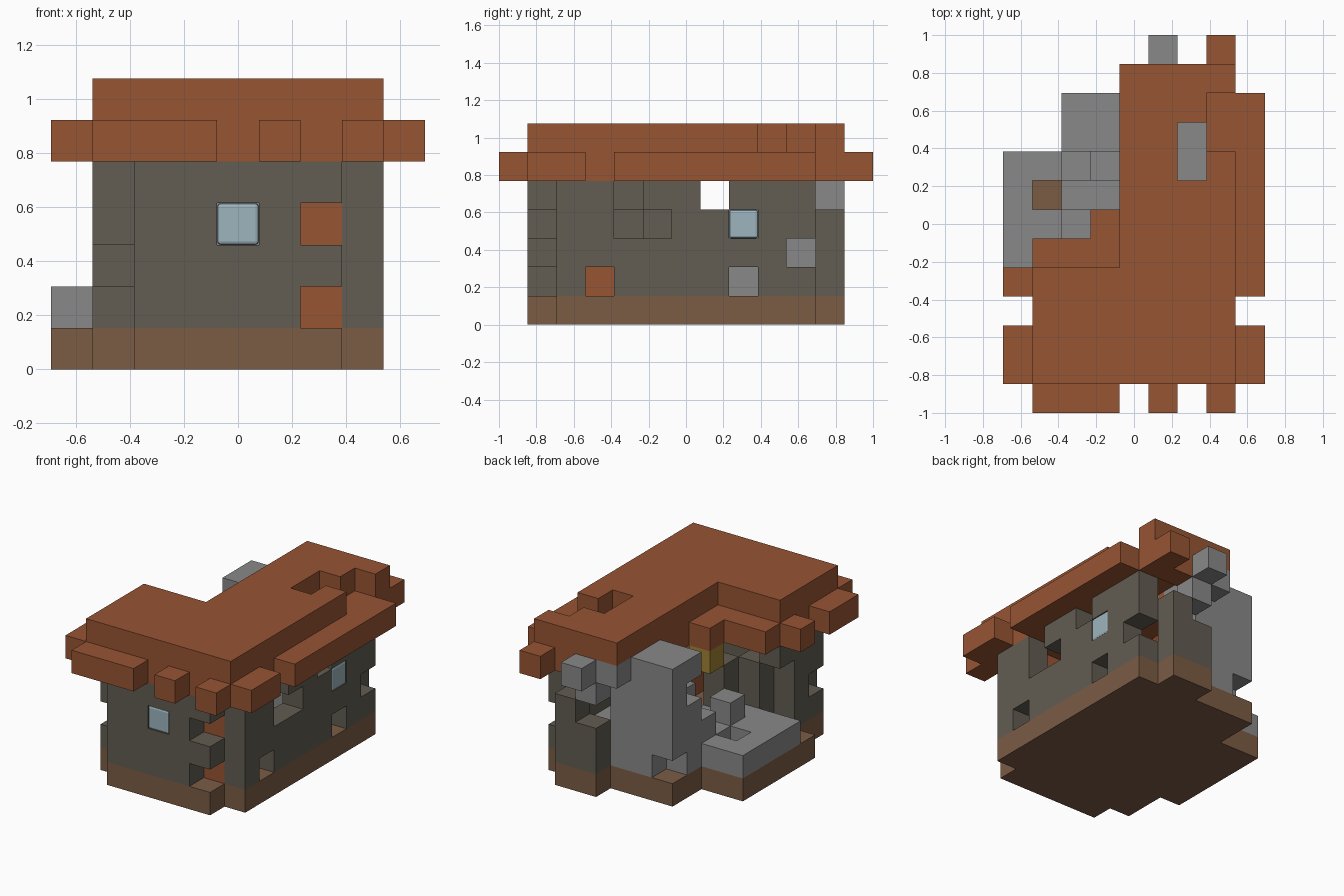
import bpy, bmesh, math
from mathutils import Vector

if "Cube" in bpy.data.objects:
    bpy.data.objects.remove(bpy.data.objects["Cube"], do_unlink=True)

U = 2 / 13                      # edge of one block
ORIGIN = Vector((-4.5, -6.5, 0))


def material(name, r, g, b):
    m = bpy.data.materials.new(name)
    m.use_nodes = True
    m.diffuse_color = (r, g, b, 1)
    m.node_tree.nodes["Principled BSDF"].inputs["Base Color"].default_value = (r, g, b, 1)
    return m


ORANGE = material("terracotta", .31, .09, .034)
GREY = material("grey rock", .25, .25, .25)
BROWN = material("brown earth", .198, .107, .06)
STONE = material("mossy stone", .122, .109, .084)
GLASS = material("pale blue glass", .337, .456, .515)
YELLOW = material("lamp yellow", .36, .22, .035)


def block(x, y, z):
    """Cells in inclusive ranges; a single number means one layer."""
    rng = [range(a[0], a[1] + 1) if isinstance(a, tuple) else (a,) for a in (x, y, z)]
    return {(i, j, k) for i in rng[0] for j in rng[1] for k in rng[2]}


def build(name, cells, mat, bevel=0):
    """Skin the outside of a set of block cells."""
    bm = bmesh.new()
    for c in cells:
        for axis in range(3):
            for side in (0, 1):
                n = list(c)
                n[axis] += 2 * side - 1
                if tuple(n) in cells:
                    continue
                a, b = (axis + 1) % 3, (axis + 2) % 3
                loop = [(0, 0), (1, 0), (1, 1), (0, 1)]
                verts = []
                for p, q in (loop if side else loop[::-1]):
                    v = Vector(c)
                    v[axis] += side
                    v[a] += p
                    v[b] += q
                    verts.append(bm.verts.new((v + ORIGIN) * U))
                bm.faces.new(verts)
    bmesh.ops.remove_doubles(bm, verts=bm.verts, dist=U * .01)
    bmesh.ops.dissolve_limit(bm, angle_limit=math.radians(1), verts=bm.verts, edges=bm.edges)
    mesh = bpy.data.meshes.new(name)
    bm.to_mesh(mesh)
    bm.free()
    mesh.materials.append(mat)
    ob = bpy.data.objects.new(name, mesh)
    bpy.context.collection.objects.link(ob)
    if bevel:
        mod = ob.modifiers.new("soft corners", "BEVEL")
        mod.width = bevel
        mod.segments = 2
    return ob


# Foundation
build("foundation",
      block((2, 6), 1, 0) | block((1, 7), (2, 3), 0) | block((0, 7), (4, 8), 0)
      | block((2, 7), (9, 10), 0) | block((5, 6), 11, 0), BROWN)

# Walls with crumbled gaps and window openings
build("front_wall", block((2, 6), 1, (1, 4)) - {(6, 1, 1), (6, 1, 3), (4, 1, 3)}, STONE)
build("left_wall",
      block(7, (2, 10), (1, 4))
      - {(7, 3, 1), (7, 4, 3), (7, 4, 4), (7, 5, 3), (7, 7, 4),
         (7, 8, 1), (7, 8, 3), (7, 10, 2)}, STONE)
build("right_wall", block(1, (2, 3), (1, 4)) - {(1, 2, 2)} | {(1, 4, 4)}, STONE)
build("back_wall", block((5, 6), 11, (1, 2)) | {(6, 11, 3)}, STONE)
build("inner_pillars", block(2, 4, (1, 3)) | block(3, 5, (1, 3)), STONE)

# Windows
build("front_window", {(4, 1, 3)}, GLASS, .012)
build("side_window", {(7, 8, 3)}, GLASS, .012)

# Upper roof slab with broken holes
build("roof_top",
      block((1, 7), (1, 4), 6) | block((4, 7), (5, 11), 6)
      - block(6, (8, 9), 6) - block(7, (9, 10), 6) - {(2, 1, 6)}, ORANGE).data.validate()

# Eaves: ring on the wall tops plus ragged overhang
ring = (block((1, 7), 1, 5) | block(1, (2, 4), 5) | block((1, 4), 4, 5)
        | block(4, (5, 8), 5) | block(7, (2, 11), 5) | {(6, 11, 5)})
overhang = (block((1, 3), 0, 5) | {(5, 0, 5), (7, 0, 5), (0, 4, 5), (7, 12, 5), (3, 6, 5)}
            | block(0, (1, 2), 5) | block(8, (1, 2), 5) | block(8, (4, 10), 5)
            | block((1, 3), 5, 5))
build("eaves", ring | overhang, ORANGE)

# Chimney mass, its loose rocks and the rubble terrace
build("chimney",
      block((2, 4), (9, 10), (1, 5)) - {(2, 10, 1), (2, 9, 4)}
      | block((2, 3), 8, 2) | {(3, 8, 3)}, GREY)
build("loose_rocks", {(5, 12, 5), (4, 11, 5), (5, 11, 5), (5, 11, 4)}, GREY)
build("rubble_terrace",
      block((0, 3), (5, 8), 1) - {(1, 7, 1), (3, 5, 1)} | {(2, 6, 2)}, GREY)
build("indoor_rubble", block(6, (8, 9), 1), GREY)

# Furniture and hanging lamp
build("cupboard", block(6, 2, (1, 3)) | {(6, 3, 1)}, ORANGE)
build("lamp", {(3, 6, 4)}, YELLOW)
